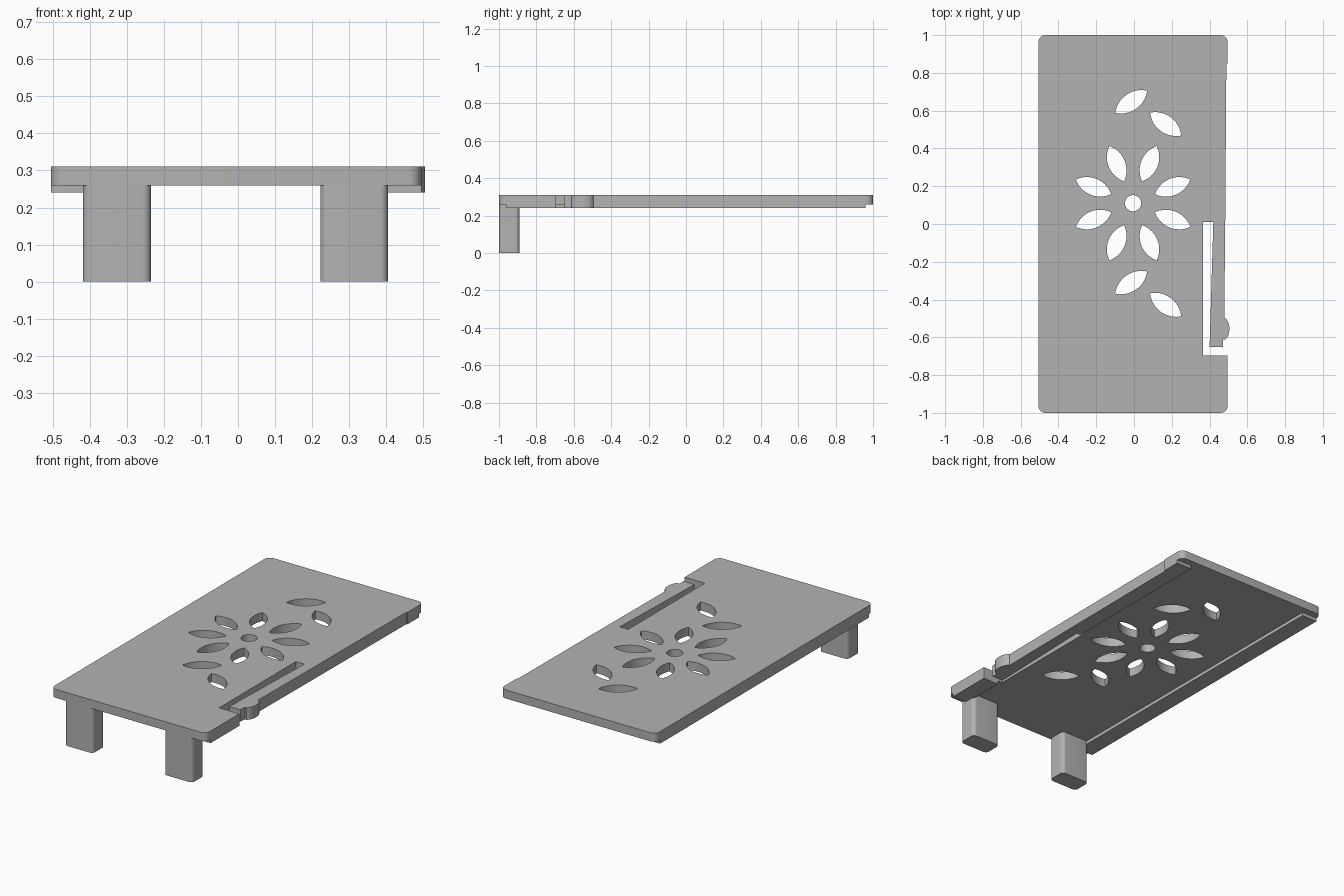
import bpy
import bmesh
from math import sin, cos, pi, radians, atan2, hypot

cube = bpy.data.objects.get("Cube")
if cube:
    bpy.data.objects.remove(cube, do_unlink=True)

grey = bpy.data.materials.new("plain grey")
grey.use_nodes = True
grey.diffuse_color = (0.45, 0.45, 0.45, 1)
grey.node_tree.nodes["Principled BSDF"].inputs["Base Color"].default_value = (0.45, 0.45, 0.45, 1)


def prism(name, loops, z0, z1):
    """Extrude an outline, with any further loops as holes, from z0 to z1."""
    curve = bpy.data.curves.new(name, "CURVE")
    curve.dimensions = "2D"
    curve.fill_mode = "BOTH"
    curve.extrude = (z1 - z0) / 2
    for loop in loops:
        spline = curve.splines.new("POLY")
        spline.points.add(len(loop) - 1)
        for point, (x, y) in zip(spline.points, loop):
            point.co = (x, y, 0, 1)
        spline.use_cyclic_u = True
    obj = bpy.data.objects.new(name, curve)
    bpy.context.collection.objects.link(obj)
    obj.location.z = (z0 + z1) / 2
    bpy.ops.object.select_all(action="DESELECT")
    obj.select_set(True)
    bpy.context.view_layer.objects.active = obj
    bpy.ops.object.convert(target="MESH")
    obj = bpy.context.object
    bm = bmesh.new()
    bm.from_mesh(obj.data)
    bmesh.ops.remove_doubles(bm, verts=bm.verts, dist=0.0001)
    bmesh.ops.recalc_face_normals(bm, faces=bm.faces)
    bm.to_mesh(obj.data)
    bm.free()
    obj.data.materials.clear()
    obj.data.materials.append(grey)
    bpy.ops.object.shade_smooth_by_angle(angle=radians(30))
    return obj


def arc(cx, cy, rx, ry, start, end, steps=8):
    angles = [radians(start + (end - start) * i / steps) for i in range(steps + 1)]
    return [(cx + rx * cos(a), cy + ry * sin(a)) for a in angles]


def rounded_rect(x0, x1, y0, y1, r):
    return (arc(x1 - r, y1 - r, r, r, 0, 90) + arc(x0 + r, y1 - r, r, r, 90, 180)
            + arc(x0 + r, y0 + r, r, r, 180, 270) + arc(x1 - r, y0 + r, r, r, 270, 360))


def petal(ax, ay, bx, by, half=0.045, steps=12):
    """Pointed leaf between two tips, made of two circular arcs."""
    length, turn = hypot(bx - ax, by - ay), atan2(by - ay, bx - ax)
    radius = (length ** 2 / 4 + half ** 2) / (2 * half)
    side = []
    for i in range(steps):
        u = length * (i / steps - 0.5)
        side.append((u, (radius ** 2 - u ** 2) ** 0.5 - radius + half))
    pts = side + [(-u, -v) for u, v in side]
    mx, my = (ax + bx) / 2, (ay + by) / 2
    return [(mx + u * cos(turn) - v * sin(turn), my + u * sin(turn) + v * cos(turn)) for u, v in pts]


LEFT, RIGHT, R = -0.505, 0.495, 0.035
TOP, UNDER, RAIL = 0.31, 0.26, 0.24

# Spring latch: slot side, tip, thumb bump and slightly tapered outer edge
latch = ([(0.42, 0.01), (0.40, -0.65), (0.47, -0.65), (0.472, -0.61)]
         + arc(0.475, -0.555, 0.03, 0.058, -75, 75, 14)
         + [(0.478, -0.495), (0.483, 0.01), (0.489, 0.85), (RIGHT, 0.85)])

# Plate outline, running clockwise from the front right around the slot
outline = ([(RIGHT, -0.695), (0.365, -0.695), (0.365, 0.01)] + latch
           + arc(RIGHT - R, 1 - R, R, R, 0, 90) + arc(LEFT + R, 1 - R, R, R, 90, 180)
           + arc(LEFT + R, R - 1, R, R, 180, 270) + arc(RIGHT - R, R - 1, R, R, 270, 360))

# Flower cut-out with loose petals above and below
cx, cy = -0.005, 0.11
holes = [arc(cx, cy, 0.043, 0.043, 0, 350, 35)]
for k in range(8):
    a = pi / 8 + k * pi / 4
    holes.append(petal(cx + 0.125 * cos(a), cy + 0.125 * sin(a),
                       cx + 0.328 * cos(a), cy + 0.328 * sin(a)))
for dy in (0, -0.957):
    holes.append(petal(-0.10, 0.588 + dy, 0.07, 0.706 + dy))
    holes.append(petal(0.085, 0.59 + dy, 0.25, 0.468 + dy))

prism("plate", [outline] + holes, UNDER, TOP)

# Rails under the long edges
end, width = 0.96, 0.1
prism("right_rail", [[(LEFT, -end), (LEFT + width, -end), (LEFT + width, end), (LEFT, end)]], RAIL, UNDER)
inner = RIGHT - width
prism("left_rail_and_latch", [[(inner, end), (inner, 0.01)] + latch + [(RIGHT, end)]], RAIL, UNDER)
prism("left_front_rail", [[(inner, -end), (RIGHT, -end), (RIGHT, -0.695), (inner, -0.695)]], RAIL, UNDER)

# Front legs
for name, x0 in (("right_leg", -0.418), ("left_leg", 0.222)):
    prism(name, [rounded_rect(x0, x0 + 0.183, -1, -0.89, 0.022)], 0, UNDER)
